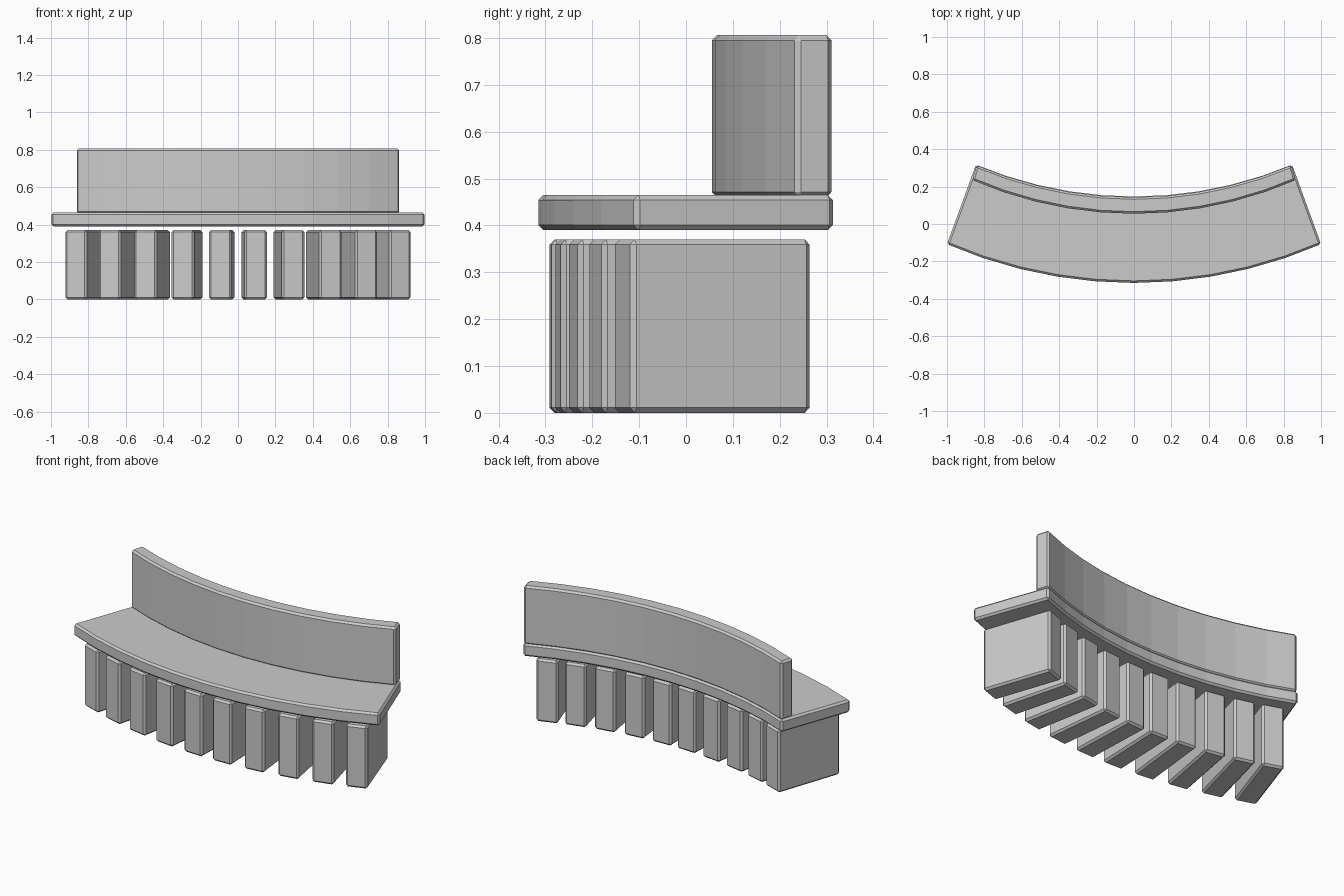
import bpy, bmesh, math

if "Cube" in bpy.data.objects:
    bpy.data.objects.remove(bpy.data.objects["Cube"])

SEGS = 10


def finish(name, bm, bevel=0.011):
    bmesh.ops.recalc_face_normals(bm, faces=bm.faces)
    me = bpy.data.meshes.new(name)
    bm.to_mesh(me)
    bm.free()
    ob = bpy.data.objects.new(name, me)
    bpy.context.collection.objects.link(ob)
    mod = ob.modifiers.new("chamfer", 'BEVEL')
    mod.width = bevel
    mod.segments = 1
    mod.limit_method = 'ANGLE'
    mod.angle_limit = math.radians(40)
    return ob


def arc(half, y_mid, y_end):
    """Points on a circular arc through (+-half, y_end) and (0, y_mid)."""
    s = y_end - y_mid
    r = (half * half + s * s) / (2 * s)
    a = math.asin(half / r)
    pts = []
    for i in range(SEGS + 1):
        t = a * (2 * i / SEGS - 1)
        pts.append((r * math.sin(t), y_mid + r * (1 - math.cos(t))))
    return pts


def prism(name, outline, z0, z1):
    bm = bmesh.new()
    low = [bm.verts.new((x, y, z0)) for x, y in outline]
    high = [bm.verts.new((x, y, z1)) for x, y in outline]
    n = len(outline)
    bm.faces.new(low[::-1])
    bm.faces.new(high)
    for i in range(n):
        j = (i + 1) % n
        bm.faces.new((low[i], low[j], high[j], high[i]))
    return finish(name, bm)


# Curved seat slab
prism("seat", arc(1.0, -0.315, -0.108) + arc(0.845, 0.147, 0.317)[::-1], 0.39, 0.465)

# Curved backrest wall
prism("backrest", arc(0.865, 0.055, 0.235) + arc(0.842, 0.143, 0.314)[::-1], 0.46, 0.806)

# Radial slab legs, mirrored left and right
W, D = 0.122, 0.405
for i, cx in enumerate((0.095, 0.295, 0.495, 0.688, 0.868)):
    ang = math.radians(2.1 + 4.2 * i)
    cy = -0.291 + 0.206 * cx * cx
    c, s = math.cos(ang), math.sin(ang)
    for side, label in ((1, "right"), (-1, "left")):
        pts = []
        for u, v in ((-W / 2, 0), (W / 2, 0), (W / 2, D), (-W / 2, D)):
            pts.append((side * (cx + u * c - v * s), cy + u * s + v * c))
        prism(f"leg_{label}_{i + 1}", pts, 0.0, 0.37)
